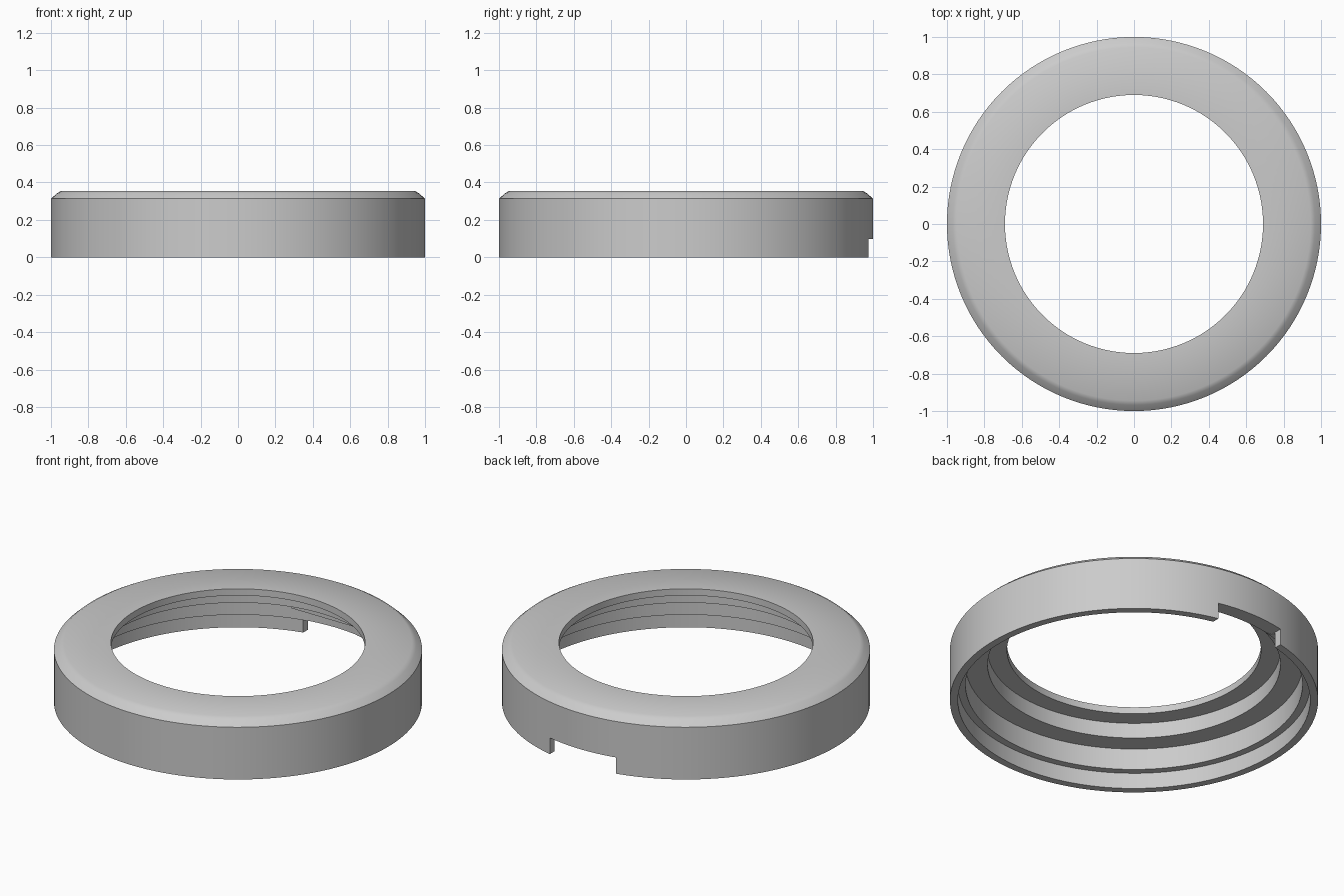
import bpy
import bmesh
import math
from mathutils import Matrix, Vector

cube = bpy.data.objects.get("Cube")
if cube:
    bpy.data.objects.remove(cube, do_unlink=True)

SEGMENTS = 128
NOTCH_HALF = 0.22
STEP_Z = 0.095

grey = bpy.data.materials.new("plain grey")
grey.use_nodes = True
colour = (0.6, 0.6, 0.6, 1)
grey.diffuse_color = colour
grey.node_tree.nodes["Principled BSDF"].inputs["Base Color"].default_value = colour


def add_object(name, bm):
    bmesh.ops.recalc_face_normals(bm, faces=bm.faces)
    mesh = bpy.data.meshes.new(name)
    bm.to_mesh(mesh)
    bm.free()
    mesh.materials.append(grey)
    obj = bpy.data.objects.new(name, mesh)
    bpy.context.collection.objects.link(obj)
    return obj


def lathe(name, profile):
    """Spin a closed (radius, height) profile around z."""
    bm = bmesh.new()
    rings = []
    for i in range(SEGMENTS):
        a = 2 * math.pi * i / SEGMENTS
        rings.append([bm.verts.new((r * math.cos(a), r * math.sin(a), z))
                      for r, z in profile])
    n = len(profile)
    for i in range(SEGMENTS):
        here, there = rings[i], rings[(i + 1) % SEGMENTS]
        for j in range(n):
            k = (j + 1) % n
            bm.faces.new((here[j], there[j], there[k], here[k]))
    return add_object(name, bm)


def box(name, low, high):
    low, high = Vector(low), Vector(high)
    bm = bmesh.new()
    bmesh.ops.create_cube(bm, size=1, matrix=Matrix.Translation((low + high) / 2)
                          @ Matrix.Diagonal((*(high - low), 1)))
    return add_object(name, bm)


# Ring with rounded outer top edge and a stepped inside
ring = lathe("ring_cap", [
    (1.0, 0), (1.0, 0.313), (0.968, 0.342), (0.945, 0.355),
    (0.69, 0.355), (0.69, 0.315), (0.795, 0.315), (0.795, 0.223),
    (0.915, 0.223), (0.915, STEP_Z), (0.957, STEP_Z), (0.957, 0),
])

# Notch through the skirt at the back
cutter = box("notch_cutter", (-NOTCH_HALF, 0.9, -0.1), (NOTCH_HALF, 1.1, STEP_Z + 0.002))
cutter.hide_render = True
cut = ring.modifiers.new("notch", 'BOOLEAN')
cut.operation = 'DIFFERENCE'
cut.solver = 'EXACT'
cut.object = cutter
bpy.context.view_layer.objects.active = ring
ring.select_set(True)
bpy.ops.object.modifier_apply(modifier=cut.name)
bpy.data.objects.remove(cutter, do_unlink=True)
bpy.ops.object.shade_smooth_by_angle(angle=math.radians(30))

# Small tab under the inner ledge, above the notch
box("inner_tab", (-NOTCH_HALF, 0.82, 0.188), (NOTCH_HALF, 0.9, 0.226))
